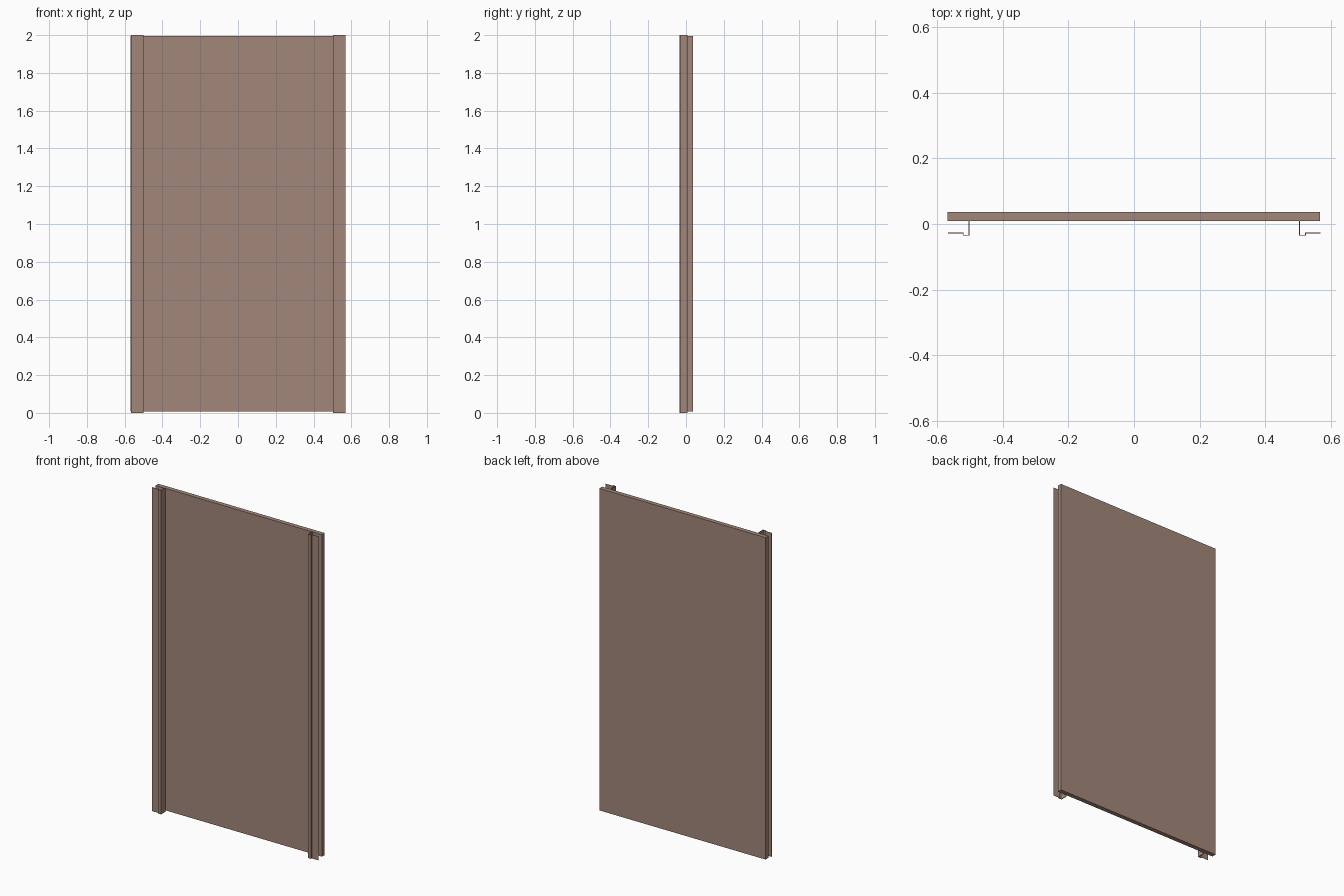
import bpy, bmesh

if "Cube" in bpy.data.objects:
    bpy.data.objects.remove(bpy.data.objects["Cube"])

brown = bpy.data.materials.new("warm brown")
brown.diffuse_color = (0.365, 0.245, 0.195, 1)
brown.use_nodes = True
brown.node_tree.nodes["Principled BSDF"].inputs["Base Color"].default_value = brown.diffuse_color


def extrude_profile(name, points, z0, z1):
    """Closed xy outline extruded upward into a solid."""
    bm = bmesh.new()
    face = bm.faces.new([bm.verts.new((x, y, z0)) for x, y in points])
    top = bmesh.ops.extrude_face_region(bm, geom=[face])["geom"]
    verts = [v for v in top if isinstance(v, bmesh.types.BMVert)]
    bmesh.ops.translate(bm, verts=verts, vec=(0, 0, z1 - z0))
    bmesh.ops.recalc_face_normals(bm, faces=bm.faces)
    mesh = bpy.data.meshes.new(name)
    bm.to_mesh(mesh)
    bm.free()
    mesh.materials.append(brown)
    obj = bpy.data.objects.new(name, mesh)
    bpy.context.collection.objects.link(obj)
    return obj


# Flat door panel, slightly raised off the ground
extrude_profile("door_panel",
                [(-0.569, 0.009), (0.567, 0.009), (0.567, 0.0365), (-0.569, 0.0365)],
                0.008, 1.996)

# Folded sheet jamb: web behind, step at the front, thin flange outward
jamb = [(0.502, 0.009), (0.502, -0.0355), (0.523, -0.0355), (0.523, -0.0285),
        (0.568, -0.0285), (0.568, -0.0265), (0.521, -0.0265), (0.521, -0.0335),
        (0.506, -0.0335), (0.506, 0.009)]
for side, sign in (("left", -1), ("right", 1)):
    extrude_profile(side + "_jamb", [(sign * x + 0.001, y) for x, y in jamb], 0, 2)
